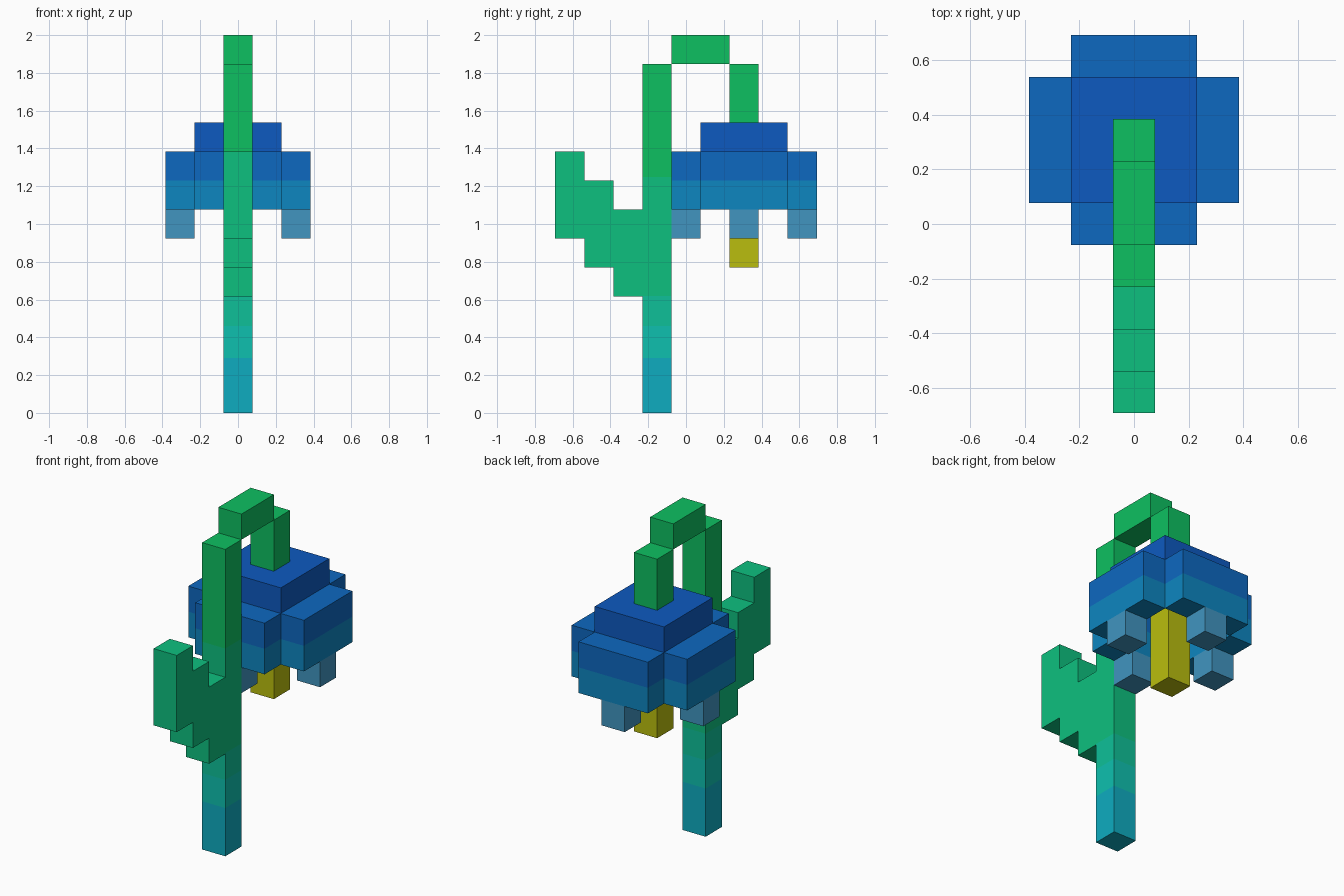
import bpy
import bmesh
from mathutils import Vector

U = 2 / 13  # one block of the grid

if "Cube" in bpy.data.objects:
    bpy.data.objects.remove(bpy.data.objects["Cube"])


def linear(c):
    c /= 255
    return c / 12.92 if c <= 0.04045 else ((c + 0.055) / 1.055) ** 2.4


def material(name, r, g, b):
    mat = bpy.data.materials.new(name)
    mat.use_nodes = True
    colour = (linear(r), linear(g), linear(b), 1)
    mat.diffuse_color = colour
    mat.node_tree.nodes["Principled BSDF"].inputs["Base Color"].default_value = colour
    return mat


root_teal = material("root teal", 14, 172, 192)
low_teal = material("low teal", 14, 192, 175)
mid_teal = material("mid teal", 14, 192, 152)
leaf_green = material("leaf green", 13, 192, 127)
top_green = material("top green", 13, 192, 97)
cap_blue = material("cap blue", 13, 90, 192)
petal_blue = material("petal blue", 13, 104, 192)
rim_blue = material("rim blue", 13, 134, 192)
tip_blue = material("pale tip blue", 65, 149, 192)
pistil_yellow = material("pistil yellow", 186, 190, 14)


def finish(name, bm, mats):
    bmesh.ops.recalc_face_normals(bm, faces=bm.faces[:])
    mesh = bpy.data.meshes.new(name)
    bm.to_mesh(mesh)
    bm.free()
    for mat in mats:
        mesh.materials.append(mat)
    obj = bpy.data.objects.new(name, mesh)
    bpy.context.collection.objects.link(obj)
    return obj


def block(name, low, high, mats, cuts=()):
    """Box between two grid corners; horizontal cuts split it into colour bands."""
    low, high = Vector(low) * U, Vector(high) * U
    bm = bmesh.new()
    bmesh.ops.create_cube(bm, size=1)
    for v in bm.verts:
        v.co = (low + high) / 2 + v.co * (high - low)
    for z in cuts:
        bmesh.ops.bisect_plane(bm, geom=bm.verts[:] + bm.edges[:] + bm.faces[:],
                               plane_co=(0, 0, z), plane_no=(0, 0, 1))
    for face in bm.faces:
        height = face.calc_center_median().z
        face.material_index = sum(height > z for z in cuts)
    return finish(name, bm, mats)


# Stem with colour bands, then the arch that carries the flower
block("stem", (-.5, -1.5, 0), (.5, -.5, 12),
      [root_teal, low_teal, mid_teal, leaf_green, top_green], (0.29, 0.46, 0.62, 1.25))
block("stem_arch", (-.5, -.5, 12), (.5, 1.5, 13), [top_green])
block("flower_stalk", (-.5, 1.5, 10), (.5, 2.5, 12), [top_green])

# Stepped leaf, extruded from its side outline
outline = [(-1.5, 4), (-2.5, 4), (-2.5, 5), (-3.5, 5), (-3.5, 6), (-4.5, 6),
           (-4.5, 9), (-3.5, 9), (-3.5, 8), (-2.5, 8), (-2.5, 7), (-1.5, 7)]
bm = bmesh.new()
side = bm.faces.new([bm.verts.new((-U / 2, y * U, z * U)) for y, z in outline])
extruded = bmesh.ops.extrude_face_region(bm, geom=[side])["geom"]
bmesh.ops.translate(bm, vec=(U, 0, 0),
                    verts=[g for g in extruded if isinstance(g, bmesh.types.BMVert)])
finish("leaf", bm, [leaf_green])

# Hollow bell: a cap, four hanging petals with tips, and the pistil inside
MID = 2
block("flower_cap", (-1.5, MID - 1.5, 9), (1.5, MID + 1.5, 10), [cap_blue])
for place, dx, dy in (("left", 1, 0), ("right", -1, 0), ("front", 0, -1), ("back", 0, 1)):
    cx, cy = 2 * dx, MID + 2 * dy
    hx, hy = (.5, 1.5) if dx else (1.5, .5)
    block(place + "_petal", (cx - hx, cy - hy, 7), (cx + hx, cy + hy, 9),
          [rim_blue, petal_blue], (8 * U,))
    block(place + "_petal_tip", (cx - .5, cy - .5, 6), (cx + .5, cy + .5, 7), [tip_blue])
block("pistil", (-.5, MID - .5, 5), (.5, MID + .5, 9), [pistil_yellow])
